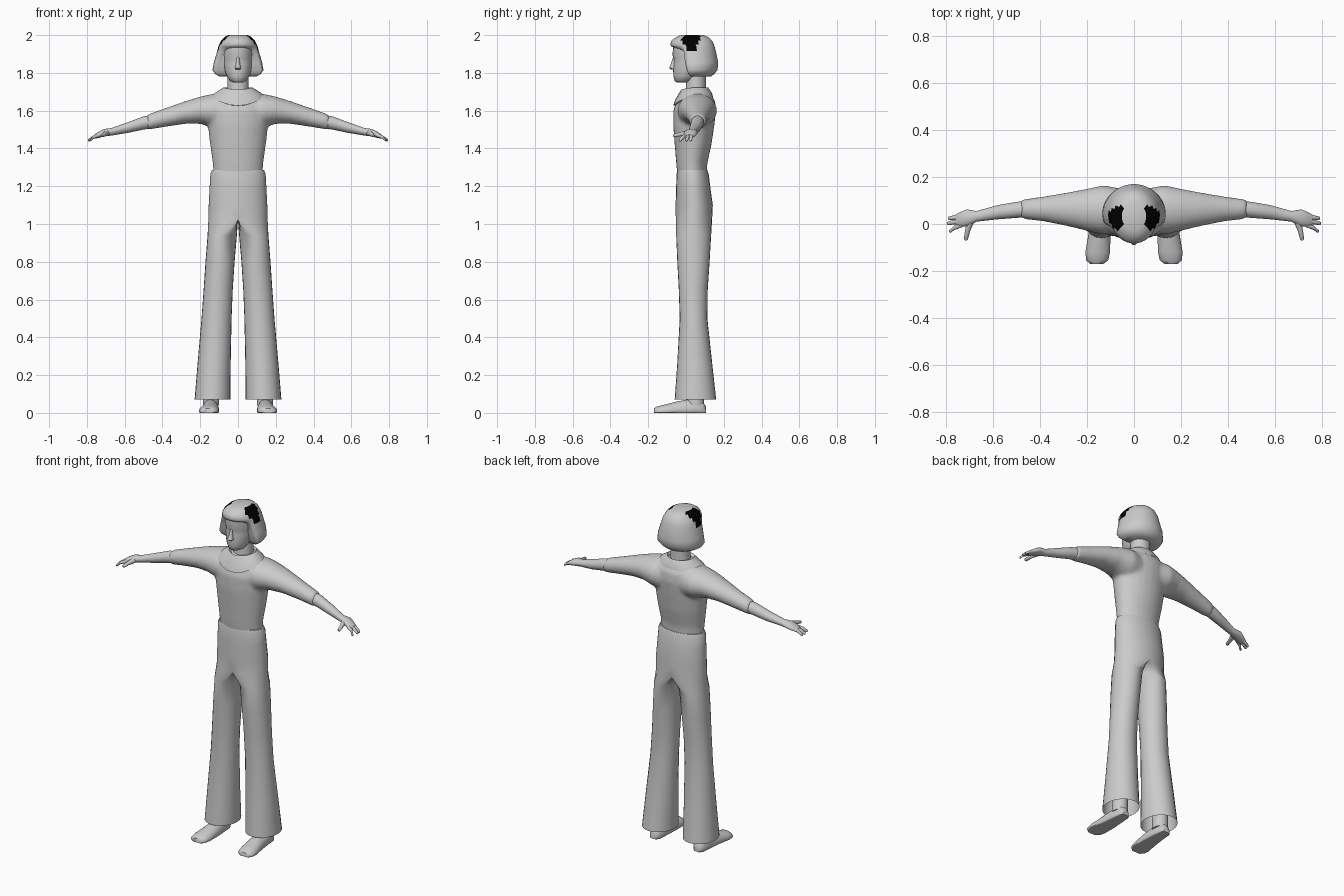
import bpy
import bmesh
from math import cos, sin, pi

default_cube = bpy.data.objects.get("Cube")
if default_cube:
    bpy.data.objects.remove(default_cube, do_unlink=True)


def make_material(name, value):
    mat = bpy.data.materials.new(name)
    mat.use_nodes = True
    colour = (value, value, value, 1)
    mat.diffuse_color = colour
    mat.node_tree.nodes["Principled BSDF"].inputs["Base Color"].default_value = colour
    return mat


GREY = make_material("light grey", 0.6)
BLACK = make_material("black", 0.0)


def ring(axis, pos, a0, a1, b0, b1, sides=24):
    """Ellipse across one axis, given by its spans along the other two."""
    points = []
    for k in range(sides):
        t = 2 * pi * k / sides
        p = [(a0 + a1) / 2 + (a1 - a0) / 2 * cos(t),
             (b0 + b1) / 2 + (b1 - b0) / 2 * sin(t)]
        p.insert("xyz".index(axis), pos)
        points.append(p)
    return points


def level(z, half_width, front, back, sides=24):
    """Horizontal ellipse centred on the body's middle plane."""
    return ring("z", z, -half_width, half_width, front, back, sides)


def loft(bm, rings, cap_start=True, cap_end=True):
    rows = [[bm.verts.new(p) for p in points] for points in rings]
    for low, high in zip(rows, rows[1:]):
        for k in range(len(low)):
            j = (k + 1) % len(low)
            bm.faces.new((low[k], low[j], high[j], high[k]))
    if cap_start:
        bm.faces.new(rows[0])
    if cap_end:
        bm.faces.new(rows[-1])


def finish(bm, name, mirror=False, angle=50):
    bmesh.ops.recalc_face_normals(bm, faces=bm.faces)
    mesh = bpy.data.meshes.new(name)
    bm.to_mesh(mesh)
    bm.free()
    obj = bpy.data.objects.new(name, mesh)
    bpy.context.scene.collection.objects.link(obj)
    mesh.materials.append(GREY)
    bpy.ops.object.select_all(action="DESELECT")
    obj.select_set(True)
    bpy.context.view_layer.objects.active = obj
    bpy.ops.object.shade_smooth_by_angle(angle=angle * pi / 180)
    if mirror:
        obj.modifiers.new("Mirror", "MIRROR")
    return obj


def simple(name, rings, mirror=False, angle=50):
    bm = bmesh.new()
    loft(bm, rings)
    return finish(bm, name, mirror, angle)


# Shirt: torso and both sleeves, fused into one skin
bm = bmesh.new()
torso = [(1.25, .13, -.045, .11), (1.32, .134, -.052, .113), (1.42, .148, -.06, .135),
         (1.52, .16, -.068, .15), (1.6, .165, -.068, .16), (1.65, .155, -.05, .155),
         (1.685, .13, -.03, .135), (1.71, .07, 0, .11)]
loft(bm, [level(*row) for row in torso])
sleeve = [(.05, -.04, .15, 1.5, 1.69), (.13, -.045, .165, 1.51, 1.69),
          (.2, -.03, .15, 1.53, 1.675), (.28, -.01, .135, 1.53, 1.65),
          (.38, .01, .118, 1.515, 1.615), (.48, .022, .104, 1.498, 1.58)]
for side in (1, -1):
    loft(bm, [ring("x", side * x, *spans) for x, *spans in sleeve])
shirt = finish(bm, "shirt")
remesh = shirt.modifiers.new("Fuse", "REMESH")
remesh.mode = "VOXEL"
remesh.voxel_size = 0.01
remesh.use_smooth_shade = True
smooth = shirt.modifiers.new("Soften", "SMOOTH")
smooth.factor = 0.5
smooth.iterations = 8

# Collar: soft folded ring that dips at the front
collar = []
for z, half, front, back, dip in [(1.665, .12, -.05, .13, .04), (1.672, .14, -.068, .143, .045),
                                  (1.692, .125, -.058, .138, .035), (1.722, .078, -.025, .118, .01),
                                  (1.7, .062, -.01, .108, 0)]:
    points = level(z, half, front, back)
    for p in points:
        ahead = max(0, (front + back) / 2 - p[1]) / ((back - front) / 2)
        p[2] -= dip * ahead ** 2
    collar.append(points)
simple("collar", collar)

# Trousers: one flared leg, joined to its mirror image above the crotch
legs = []
for z, x0, x1, y0, y1 in [(.07, .04, .23, -.06, .16), (.25, .039, .215, -.047, .14),
                          (.5, .034, .193, -.033, .113), (.65, .028, .182, -.038, .115),
                          (.8, .018, .172, -.046, .125), (.94, .006, .161, -.052, .133),
                          (1.02, 0, .157, -.054, .138), (1.1, 0, .155, -.055, .142),
                          (1.2, 0, .15, -.052, .128), (1.265, 0, .146, -.05, .12),
                          (1.285, 0, .138, -.046, .113)]:
    if x0 == 0:
        points = ring("z", z, -x1, x1, y0, y1)
        for p in points:
            p[0] = 0 if p[0] < .001 else p[0]
    else:
        points = ring("z", z, x0, x1, y0, y1)
    legs.append(points)
bm = bmesh.new()
loft(bm, legs, cap_start=False)
inner = [f for f in bm.faces if all(v.co.x < .001 for v in f.verts)]
bmesh.ops.delete(bm, geom=inner, context="FACES")
finish(bm, "trousers", mirror=True)

# Feet and ankles
foot = []
for y, x0, x1, top in [(.105, .125, .165, .035), (.085, .11, .18, .065), (.03, .105, .185, .075),
                       (-.05, .1, .195, .06), (-.12, .102, .207, .042), (-.155, .11, .203, .034),
                       (-.17, .13, .185, .024)]:
    points = ring("y", y, x0, x1, -top * .5, top)
    for p in points:
        p[2] = max(0, p[2])
    foot.append(points)
simple("foot", foot, mirror=True)
simple("ankle", [ring("z", z, .1, .185, .005, .095) for z in (.04, .3)], mirror=True)

# Forearms, palms and fingers
forearm = [(.44, .03, .098, 1.51, 1.58), (.5, .026, .094, 1.5, 1.57), (.58, .02, .08, 1.483, 1.54),
           (.67, .01, .055, 1.468, 1.508), (.71, -.01, .062, 1.463, 1.503),
           (.74, -.012, .05, 1.455, 1.487), (.76, -.005, .04, 1.452, 1.473)]
simple("forearm_and_palm", [ring("x", *row) for row in forearm], mirror=True)
for number, (root, tip, reach) in enumerate([(-.002, -.03, .786), (.014, .003, .795),
                                             (.03, .024, .792)]):
    finger = []
    for x, y, z, r in [(.73, root, 1.472, .011), (.765, (root + tip) / 2, 1.46, .01),
                       (reach - .005, tip, 1.445, .008), (reach, tip, 1.443, .004)]:
        finger.append(ring("x", x, y - r, y + r, z - r, z + r, 10))
    simple("finger_%d" % (number + 1), finger, mirror=True)
thumb = []
for y, x, z, r in [(.01, .695, 1.482, .016), (-.03, .708, 1.475, .011),
                   (-.064, .715, 1.468, .009), (-.07, .715, 1.468, .004)]:
    thumb.append(ring("y", y, x - r, x + r, z - r, z + r, 10))
simple("thumb", thumb, mirror=True)

# Neck, head and nose
simple("neck", [level(1.66, .062, -.01, .11), level(1.72, .055, 0, .105),
                level(1.8, .055, 0, .105)])
head = [(1.75, .025, -.05, .02), (1.757, .042, -.06, .04), (1.78, .058, -.066, .07),
        (1.81, .07, -.068, .1), (1.85, .077, -.066, .12), (1.875, .078, -.064, .125),
        (1.895, .08, -.072, .125), (1.95, .075, -.066, .12)]
simple("head", [level(*row) for row in head])
simple("nose", [level(1.818, .012, -.08, -.05, 12), level(1.826, .017, -.09, -.05, 12),
                level(1.845, .011, -.081, -.05, 12), level(1.885, .007, -.068, -.05, 12)])

# Hair: flared bob, open around the face under a full fringe
hair = []
for z, half, front, back, limit in [(1.782, .1, -.06, .135, .025), (1.795, .122, -.07, .15, .012),
                                    (1.815, .135, -.08, .167, .005), (1.855, .128, -.08, .17, -.005),
                                    (1.915, .11, -.08, .158, -.012), (1.938, .104, -.076, .152, -.08),
                                    (1.95, .1, -.083, .148, -.09), (1.972, .088, -.076, .137, -.09),
                                    (1.99, .07, -.05, .118, -.09), (2, .052, -.025, .09, -.09)]:
    points = level(z, half, front, back, 40)
    for p in points:
        p[1] = max(p[1], limit)
    hair.append(points)
bob = simple("hair", hair)

# Dark patch on each side of the crown, narrowing downwards
bob.data.materials.append(BLACK)
for face in bob.data.polygons:
    x, y, z = face.center
    if abs(x) > .05 and z > 1.92 and abs(y - .026) < .022 + .4 * (z - 1.92):
        face.material_index = 1
